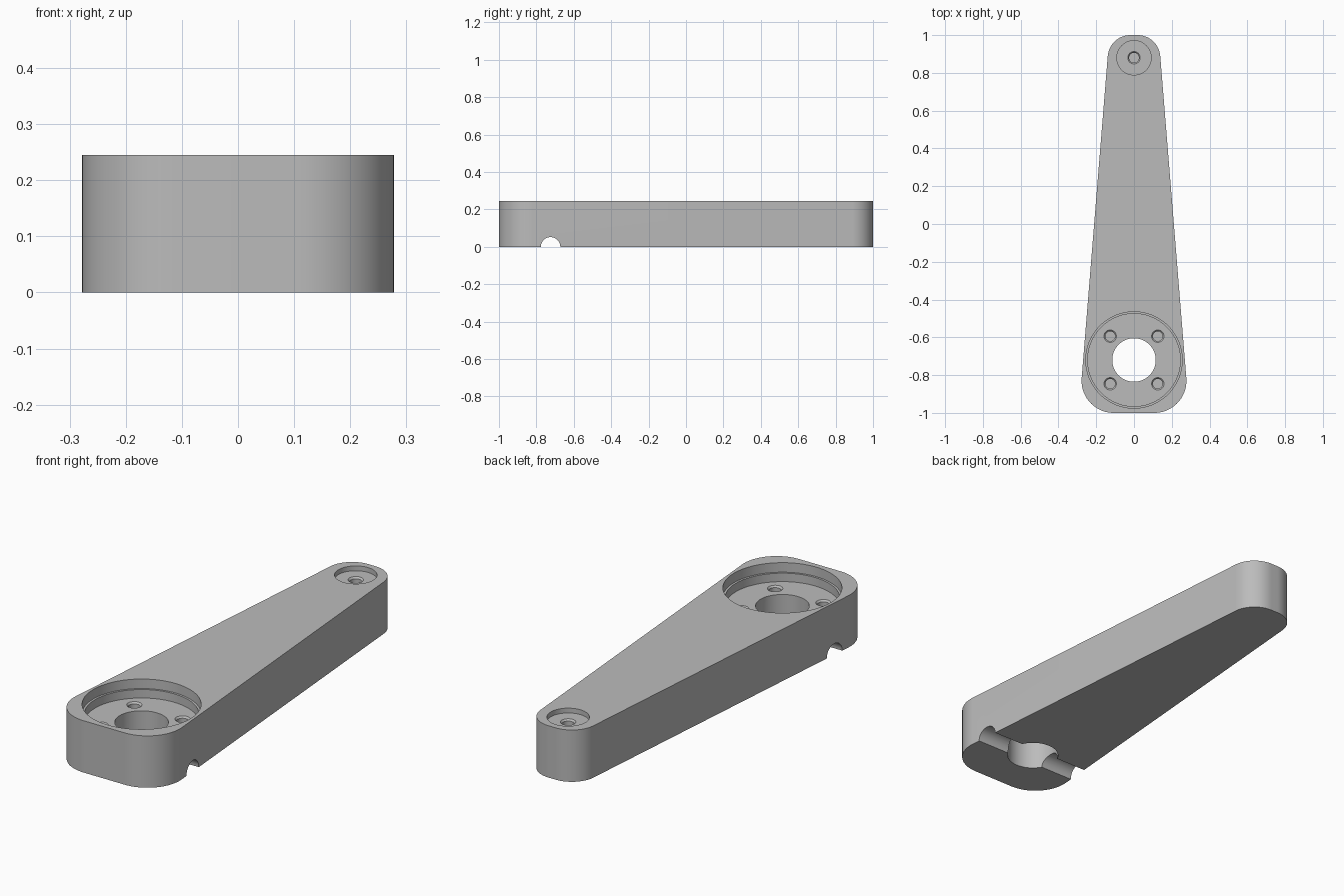
import bpy, bmesh, math
from mathutils import Vector, Matrix

cube = bpy.data.objects.get("Cube")
if cube:
    bpy.data.objects.remove(cube, do_unlink=True)

HEIGHT = 0.245
HUB_Y, TIP_Y = -0.72, 0.88
FLOOR = HEIGHT - 0.085

grey = bpy.data.materials.new("plain grey")
grey.use_nodes = True
colour = (0.5, 0.5, 0.5, 1)
grey.diffuse_color = colour
grey.node_tree.nodes["Principled BSDF"].inputs["Base Color"].default_value = colour


def make_object(name, bm):
    bmesh.ops.recalc_face_normals(bm, faces=bm.faces)
    mesh = bpy.data.meshes.new(name)
    bm.to_mesh(mesh)
    bm.free()
    mesh.materials.append(grey)
    obj = bpy.data.objects.new(name, mesh)
    bpy.context.collection.objects.link(obj)
    return obj


def fillet(corner, before, after, radius, steps=24):
    """Points of a round that replaces a sharp corner."""
    a, b = (before - corner).normalized(), (after - corner).normalized()
    half = a.angle(b) / 2
    centre = corner + (a + b).normalized() * radius / math.sin(half)
    start = corner + a * radius / math.tan(half) - centre
    sweep = math.pi - 2 * half
    return [centre + Matrix.Rotation(sweep * i / steps, 3, 'Z') @ start
            for i in range(steps + 1)]


def turned_cutter(name, profile, x, y, sides=64):
    """Solid of revolution from (radius, z) pairs, capped at both ends."""
    bm = bmesh.new()
    rings = []
    for radius, z in profile:
        ring = bmesh.ops.create_circle(
            bm, segments=sides, radius=radius,
            matrix=Matrix.Translation((x, y, z)))["verts"]
        rings.append(ring)
    for low, high in zip(rings, rings[1:]):
        for i in range(sides):
            j = (i + 1) % sides
            bm.faces.new((low[i], low[j], high[j], high[i]))
    bm.faces.new(rings[0])
    bm.faces.new(rings[-1])
    return make_object(name, bm)


def screw_hole(name, x, y, top, depth):
    """Blind hole with a small countersink."""
    return turned_cutter(name, [(0.026, top - depth), (0.026, top - 0.008),
                                (0.033, top), (0.033, top + 0.01)], x, y, 32)


# Tapered arm body with rounded corners
corners = [Vector(c) for c in ((-0.292, -1, 0), (0.292, -1, 0),
                               (0.13, 1, 0), (-0.13, 1, 0))]
radii = (0.17, 0.17, 0.12, 0.12)
outline = []
for i, radius in enumerate(radii):
    outline += fillet(corners[i], corners[i - 1], corners[(i + 1) % 4], radius)
bm = bmesh.new()
base = bm.faces.new([bm.verts.new(p) for p in outline])
top = bmesh.ops.extrude_face_region(bm, geom=[base])["geom"]
bmesh.ops.translate(bm, vec=(0, 0, HEIGHT),
                    verts=[v for v in top if isinstance(v, bmesh.types.BMVert)])
arm = make_object("arm_body", bm)

# Stepped hub recess, bore and tip recess
above = HEIGHT + 0.05
ledge = HEIGHT - 0.045
cutters = [
    turned_cutter("hub_recess", [(0.245, FLOOR), (0.245, ledge),
                                 (0.255, ledge), (0.255, above)], 0, HUB_Y, 96),
    turned_cutter("hub_bore", [(0.115, -0.05), (0.115, above)], 0, HUB_Y),
    turned_cutter("tip_recess", [(0.091, HEIGHT - 0.023), (0.091, above)], 0, TIP_Y),
]

# Screw holes
cutters.append(screw_hole("tip_hole", 0, TIP_Y, HEIGHT - 0.023, 0.1))
for sx in (-1, 1):
    for sy in (-1, 1):
        cutters.append(screw_hole("hub_hole", sx * 0.126, HUB_Y + sy * 0.126,
                                  FLOOR, 0.08))

# Round channel across the underside
bm = bmesh.new()
bmesh.ops.create_cone(bm, cap_ends=True, segments=48, radius1=0.052, radius2=0.052,
                      depth=1, matrix=Matrix.Translation((0, HUB_Y - 0.004, 0))
                      @ Matrix.Rotation(math.pi / 2, 4, 'Y'))
cutters.append(make_object("cross_channel", bm))

# Cut everything, then keep only the finished arm
for cutter in cutters:
    cutter.hide_render = True
    mod = arm.modifiers.new(cutter.name, 'BOOLEAN')
    mod.operation, mod.solver, mod.object = 'DIFFERENCE', 'EXACT', cutter
graph = bpy.context.evaluated_depsgraph_get()
finished = bpy.data.meshes.new_from_object(arm.evaluated_get(graph))
arm.modifiers.clear()
arm.data = finished
for cutter in cutters:
    bpy.data.objects.remove(cutter, do_unlink=True)

bpy.ops.object.select_all(action='DESELECT')
arm.select_set(True)
bpy.context.view_layer.objects.active = arm
bpy.ops.object.shade_smooth_by_angle(angle=math.radians(30))
